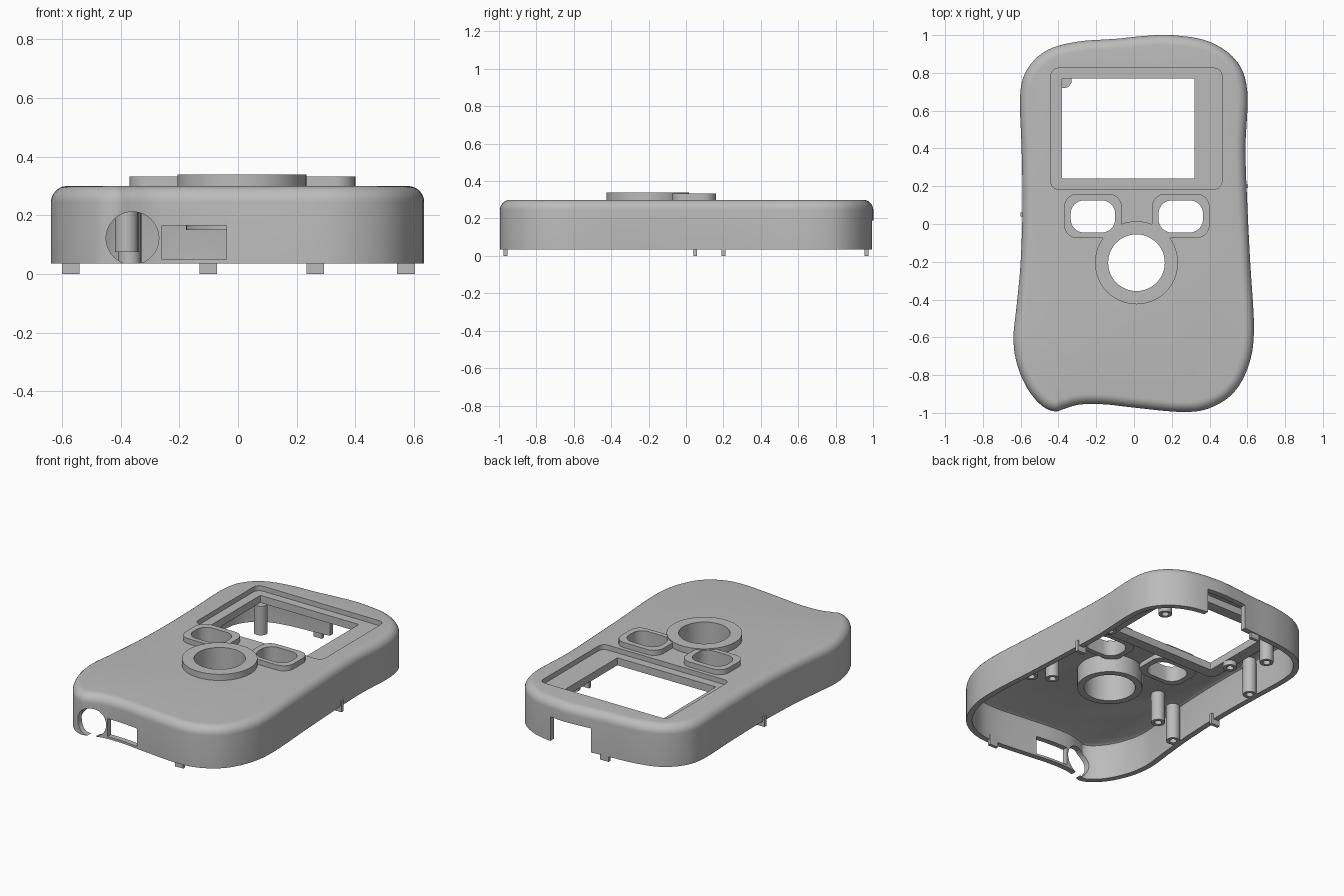
import bpy, bmesh, math
from mathutils import Vector

cube = bpy.data.objects.get("Cube")
if cube:
    bpy.data.objects.remove(cube, do_unlink=True)

grey = bpy.data.materials.new("plain grey")
grey.use_nodes = True
colour = (0.5, 0.5, 0.5, 1)
grey.diffuse_color = colour
grey.node_tree.nodes["Principled BSDF"].inputs["Base Color"].default_value = colour


def loft(name, stages, capped=False):
    """Skin a stack of (outline, height) loops; either cap the ends or close it into a ring."""
    bm = bmesh.new()
    loops = [[bm.verts.new((p[0], p[1], z)) for p in pts] for pts, z in stages]
    pairs = list(zip(loops, loops[1:]))
    if capped:
        bm.faces.new(loops[0])
        bm.faces.new(loops[-1])
    else:
        pairs.append((loops[-1], loops[0]))
    for a, b in pairs:
        for i in range(len(a)):
            j = (i + 1) % len(a)
            bm.faces.new((a[i], a[j], b[j], b[i]))
    bmesh.ops.recalc_face_normals(bm, faces=bm.faces)
    mesh = bpy.data.meshes.new(name)
    bm.to_mesh(mesh)
    bm.free()
    mesh.materials.append(grey)
    obj = bpy.data.objects.new(name, mesh)
    bpy.context.collection.objects.link(obj)
    return obj


def circle(x, y, r, n=48):
    return [(x + r * math.cos(math.tau * i / n), y + r * math.sin(math.tau * i / n)) for i in range(n)]


def rounded(x0, x1, y0, y1, r, n=8):
    pts = []
    corners = ((x1 - r, y1 - r), (x0 + r, y1 - r), (x0 + r, y0 + r), (x1 - r, y0 + r))
    for k, (cx, cy) in enumerate(corners):
        for i in range(n + 1):
            a = math.pi / 2 * (k + i / n)
            pts.append((cx + r * math.cos(a), cy + r * math.sin(a)))
    return pts


def tube(name, outer, inner, z0, z1):
    return loft(name, [(outer, z0), (outer, z1), (inner, z1), (inner, z0)])


def block(name, x0, x1, y0, y1, z0, z1):
    pts = [(x0, y0), (x1, y0), (x1, y1), (x0, y1)]
    return loft(name, [(pts, z0), (pts, z1)], True)


def cut(target, cutter):
    cutter.hide_render = True
    mod = target.modifiers.new("cut", 'BOOLEAN')
    mod.object, mod.operation, mod.solver = cutter, 'DIFFERENCE', 'EXACT'
    bpy.context.view_layer.objects.active = target
    bpy.ops.object.modifier_apply(modifier=mod.name)
    bpy.data.objects.remove(cutter, do_unlink=True)


def spline(ctrl, steps=5):
    """Closed smooth curve through the control points."""
    out, n = [], len(ctrl)
    for i in range(n):
        a, b, c, d = (Vector(ctrl[(i + k) % n]) for k in (-1, 0, 1, 2))
        for s in range(steps):
            t = s / steps
            out.append(0.5 * (2 * b + (c - a) * t + (2 * a - 5 * b + 4 * c - d) * t ** 2
                              + (3 * b - a - 3 * c + d) * t ** 3))
    return out


def inset(pts, dist):
    out, n = [], len(pts)
    for i in range(n):
        t = (pts[(i + 1) % n] - pts[i - 1]).normalized()
        out.append(pts[i] + Vector((-t.y, t.x)) * dist)
    return out


# Hand-shaped housing outline, counterclockwise from the back
outline = spline([
    (.2, 1), (.05, .995), (-.1, .98), (-.3, .965), (-.46, .92), (-.565, .82), (-.603, .68),
    (-.595, .4), (-.59, .1), (-.6, -.2), (-.62, -.42), (-.638, -.6), (-.62, -.74),
    (-.565, -.87), (-.49, -.96), (-.42, -.992), (-.36, -.975), (-.28, -.955), (-.15, -.955),
    (0, -.972), (.25, -.995), (.4, -.975), (.53, -.89), (.61, -.74), (.635, -.55),
    (.615, -.2), (.6, .1), (.59, .4), (.6, .7), (.545, .86), (.4, .965)])

# Hollow shell, open below, with a rounded top edge
wall, top, ceiling, base, fillet = .035, .3, .265, .035, .055
stages = [(inset(outline, .055), ceiling), (inset(outline, .04), ceiling - .008),
          (inset(outline, wall), ceiling - .025), (inset(outline, wall), base), (outline, base)]
for i in range(8):
    a = math.pi / 2 * i / 7
    stages.append((inset(outline, fillet * (1 - math.cos(a))), top - fillet * (1 - math.sin(a))))
shell = loft("housing_shell", stages, True)

# Screen recess and window
recess = (-.44, .465, .185, .825)
window = rounded(-.38, .32, .24, .77, .004)
frame_outer = rounded(-.455, .48, .17, .84, .045)
recess_loop = rounded(*recess, .04)
cut(shell, loft("recess_cutter", [(recess_loop, .2), (recess_loop, .4)], True))
tube("screen_frame", frame_outer, window, .22, .268)

# Raised button surrounds
for side, x0 in (("right", -.37), ("left", .095)):
    x1 = x0 + .305
    hole = rounded(x0 + .035, x1 - .035, -.045, .125, .07)
    mid = rounded(x0 + .02, x1 - .02, -.06, .14, .07)
    cut(shell, loft("button_cutter", [(mid, .2), (mid, .4)], True))
    tube(side + "_button_surround", rounded(x0, x1, -.075, .16, .07), hole, .235, .333)

# Round control opening with a stepped collar
cx, cy = .013, -.205
mid = circle(cx, cy, .17)
cut(shell, loft("dial_cutter", [(mid, .2), (mid, .4)], True))
big, small, bore = circle(cx, cy, .22), circle(cx, cy, .19), circle(cx, cy, .15)
loft("dial_collar", [(bore, .15), (small, .15), (small, .28), (big, .28), (big, .34), (bore, .34)])

# Front ports and back notch
disc = circle(0, 0, .09)
port = loft("port_cutter", [(disc, -.13), (disc, .13)], True)
port.rotation_euler.x = math.pi / 2
port.location = (-.36, -.97, .122)
bpy.context.view_layer.update()
cut(shell, port)
cut(shell, block("slot_cutter", -.26, -.04, -1.1, -.85, .05, .165))
cut(shell, block("notch_cutter", -.015, .27, .85, 1.1, -.1, .19))

# Screw posts with blind holes
posts = [(-.37, .76, .035, .222), (.4, .76, .075, .25), (-.38, -.235, .075, .27), (.42, -.24, .075, .27),
         (-.535, .41, .035, .27), (.52, .4, .075, .27), (-.54, -.29, .035, .27), (.53, -.3, .075, .27),
         (-.42, .37, .19, .25)]
for i, (x, y, z0, z1) in enumerate(posts):
    outer, hole = circle(x, y, .04, 24), circle(x, y, .021, 24)
    loft(f"screw_post_{i + 1}", [(hole, z1 - .02), (hole, z0), (outer, z0), (outer, z1)], True)

# Locating tabs below the rim
for name, x, y in (("left", .573, .2), ("right", -.57, .05), ("front", .263, -.965), ("back", -.102, .965)):
    block(name + "_tab", x - .03, x + .03, y - .01, y + .01, 0, .07)

# Smooth curved walls, keep hard edges crisp
bpy.ops.object.select_all(action='DESELECT')
for obj in bpy.context.scene.objects:
    if obj.type == 'MESH':
        obj.select_set(True)
        bpy.context.view_layer.objects.active = obj
bpy.ops.object.shade_smooth_by_angle(angle=math.radians(30))
